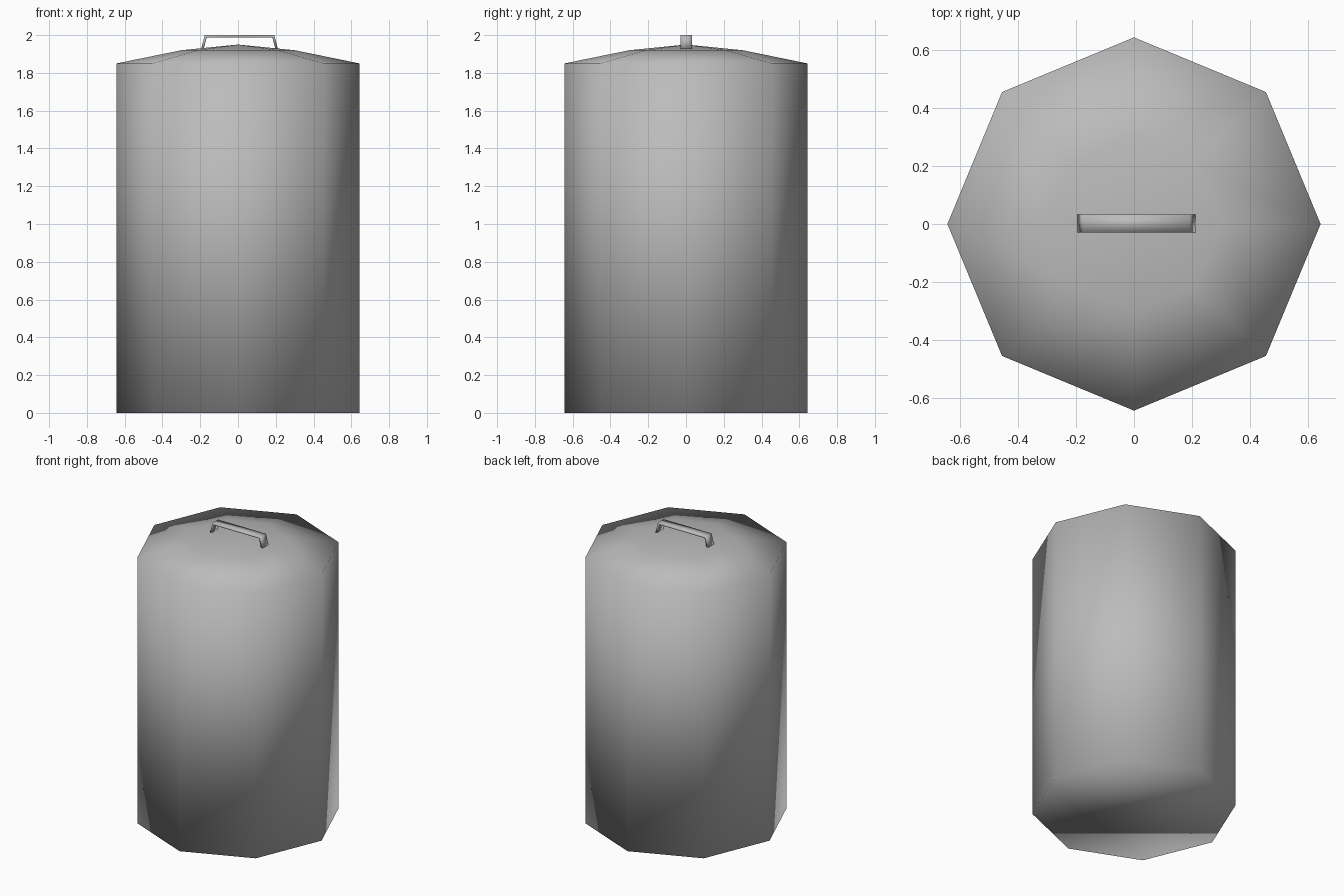
import bpy, bmesh
from math import cos, sin, pi

if "Cube" in bpy.data.objects:
    bpy.data.objects.remove(bpy.data.objects["Cube"], do_unlink=True)

grey = bpy.data.materials.new("metal_grey")
grey.use_nodes = True
colour = (0.5, 0.5, 0.5, 1)
grey.diffuse_color = colour
grey.node_tree.nodes["Principled BSDF"].inputs["Base Color"].default_value = colour


def finish(name, bm):
    bmesh.ops.recalc_face_normals(bm, faces=bm.faces)
    for face in bm.faces:
        face.smooth = True
    mesh = bpy.data.meshes.new(name)
    bm.to_mesh(mesh)
    bm.free()
    mesh.materials.append(grey)
    obj = bpy.data.objects.new(name, mesh)
    bpy.context.collection.objects.link(obj)
    return obj


def bridge(bm, a, b):
    n = len(a)
    for i in range(n):
        j = (i + 1) % n
        bm.faces.new((a[i], a[j], b[j], b[i]))


# Eight-sided drum with a shallow two-step domed top
SIDES = 8
bm = bmesh.new()
rings = []
for radius, z in ((0.643, 0), (0.643, 1.85), (0.3, 1.92)):
    rings.append([bm.verts.new((radius * cos(2 * pi * i / SIDES),
                                radius * sin(2 * pi * i / SIDES), z))
                  for i in range(SIDES)])
bm.faces.new(rings[0][::-1])
for low, high in zip(rings, rings[1:]):
    bridge(bm, low, high)
apex = bm.verts.new((0, 0, 1.95))
for i in range(SIDES):
    bm.faces.new((rings[-1][i], rings[-1][(i + 1) % SIDES], apex))
finish("drum", bm)

# Flat strap handle: splayed legs and a straight grip
MID_X, MID_Y, HALF_Y = 0.008, 0.002, 0.031
bm = bmesh.new()
sections = []
for outer_x, outer_z, inner_x, inner_z in ((-0.204, 1.925, -0.19, 1.925),
                                           (-0.184, 2.0, -0.174, 1.988),
                                           (0.184, 2.0, 0.174, 1.988),
                                           (0.204, 1.925, 0.19, 1.925)):
    sections.append([bm.verts.new((MID_X + x, MID_Y + y, z)) for x, y, z in (
        (outer_x, -HALF_Y, outer_z), (outer_x, HALF_Y, outer_z),
        (inner_x, HALF_Y, inner_z), (inner_x, -HALF_Y, inner_z))])
for a, b in zip(sections, sections[1:]):
    bridge(bm, a, b)
for end in (sections[0], sections[-1]):
    bm.faces.new(end)
finish("handle", bm)
